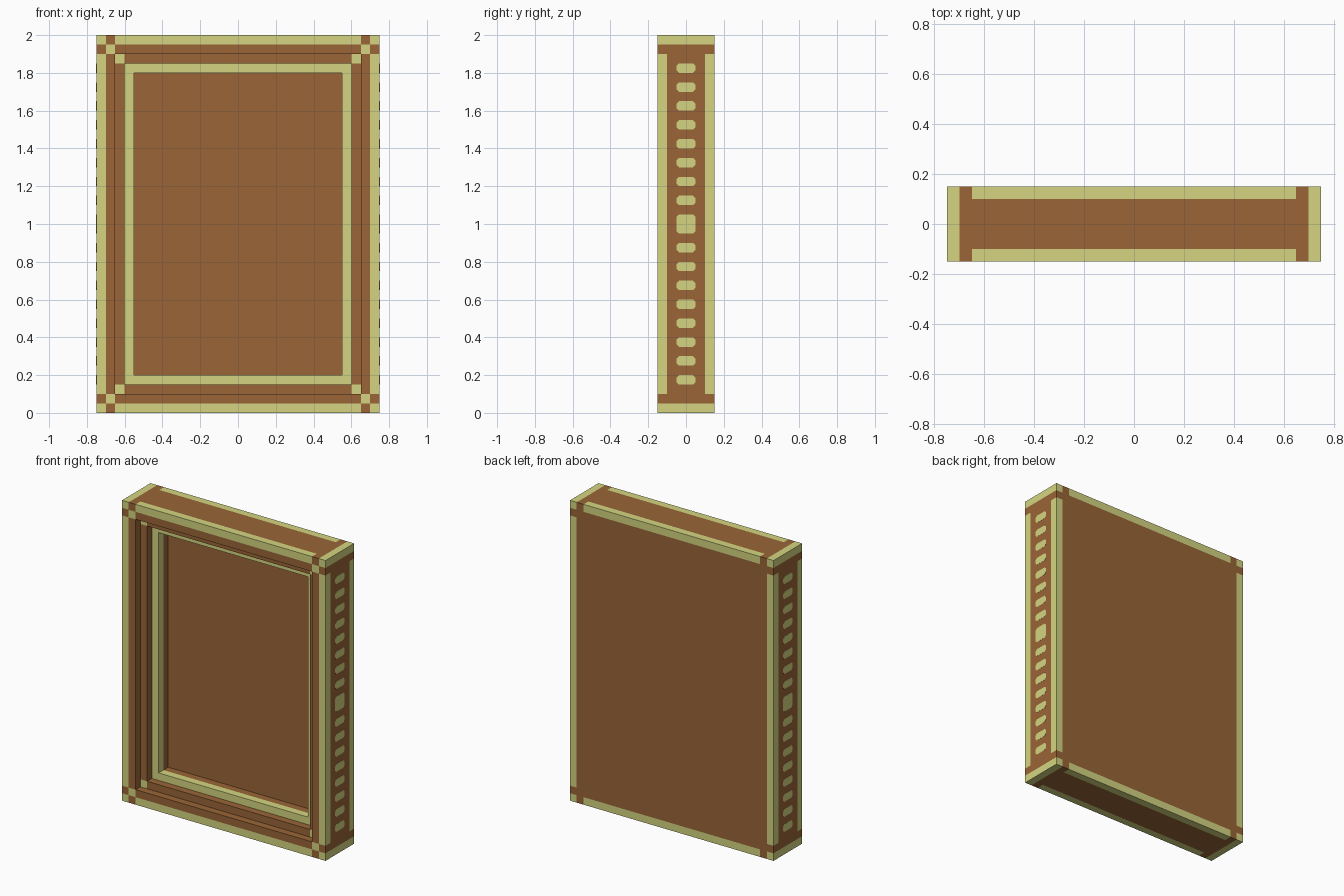
import bpy
import bmesh
from mathutils import Vector

cube = bpy.data.objects.get("Cube")
if cube:
    bpy.data.objects.remove(cube, do_unlink=True)

W, D, H = 0.75, 0.15, 1.0   # half sizes
U = 0.05                    # trim width


def material(name, rgb):
    m = bpy.data.materials.new(name)
    m.use_nodes = True
    m.diffuse_color = (*rgb, 1)
    m.node_tree.nodes["Principled BSDF"].inputs["Base Color"].default_value = (*rgb, 1)
    return m


brown = material("brown wood", (0.32, 0.13, 0.038))
pale = material("pale trim", (0.66, 0.665, 0.22))


def finish(bm, name, mats):
    bmesh.ops.recalc_face_normals(bm, faces=bm.faces)
    mesh = bpy.data.meshes.new(name)
    bm.to_mesh(mesh)
    bm.free()
    for m in mats:
        mesh.materials.append(m)
    obj = bpy.data.objects.new(name, mesh)
    bpy.context.collection.objects.link(obj)
    return obj


def is_pale(face):
    """Trim pattern, from the distance of the face centre to each outer edge."""
    c, n = face.calc_center_median(), face.normal
    dx, dy, dz = W - abs(c.x), D - abs(c.y), H - abs(c.z - H)
    px, pz = dx < U, dz < U
    corner = dx < 2 * U and dz < 2 * U
    if n.y > 0.5:                               # back
        return (px and pz) if corner else (px or pz)
    if n.y < -0.5:                              # stepped front
        if c.y > 0:                             # recessed panel
            return False
        if dy < 0.01:
            return px == pz if corner else (px or pz)
        if dy < U + 0.01:
            return dx < 3 * U and dz < 3 * U
        return True
    if min(dx, dz) > 0.01:                      # inner step walls
        return -U < c.y < 0
    along = dz if abs(n.x) > 0.5 else dx        # outer sides, top, bottom
    return along < U or (along > 2 * U and dy < U)


# Case: rectangular loops (inset, y) bridged from the back to the recessed panel
profile = [(0, D), (0, -D), (2 * U, -D), (2 * U, -2 * U), (3 * U, -2 * U),
           (3 * U, -U), (4 * U, -U), (4 * U, 0), (4 * U, U)]
bm = bmesh.new()
loops = []
for inset, y in profile:
    w, h = W - inset, H - inset
    loops.append([bm.verts.new((sx * w, y, H + sz * h))
                  for sx, sz in ((-1, -1), (1, -1), (1, 1), (-1, 1))])
for a, b in zip(loops, loops[1:]):
    for i in range(4):
        j = (i + 1) % 4
        bm.faces.new((a[i], a[j], b[j], b[i]))
bm.faces.new(loops[0])
bm.faces.new(loops[-1])
bmesh.ops.recalc_face_normals(bm, faces=bm.faces)

# Cut the trim lines into the case
cuts = [(Vector((0, s * (D - U), 0)), Vector((0, 1, 0))) for s in (-1, 1)]
for k in (1, 2, 3):
    for s in (-1, 1):
        cuts.append((Vector((s * (W - k * U), 0, 0)), Vector((1, 0, 0))))
        cuts.append((Vector((0, 0, H + s * (H - k * U))), Vector((0, 0, 1))))
for co, no in cuts:
    bmesh.ops.bisect_plane(bm, geom=bm.verts[:] + bm.edges[:] + bm.faces[:],
                           dist=1e-5, plane_co=co, plane_no=no)
bm.normal_update()
for f in bm.faces:
    f.material_index = int(is_pale(f))
finish(bm, "frame_case", [brown, pale])


# Side inlays: thin plates with clipped corners
def add_plate(bm, side, z, half_y, half_z, clip=0.0125):
    pts = [(half_y, half_z - clip), (half_y - clip, half_z)]
    pts += [(-y, v) for y, v in reversed(pts)]
    pts += [(-y, -v) for y, v in pts]
    rings = [[bm.verts.new((side * x, y, z + v)) for y, v in pts]
             for x in (W - 0.001, W + 0.0006)]
    bm.faces.new(rings[1])
    for i in range(len(pts)):
        j = (i + 1) % len(pts)
        bm.faces.new((rings[0][i], rings[0][j], rings[1][j], rings[1][i]))
    bm.faces.new(rings[0])


for name, side in (("left_inlays", 1), ("right_inlays", -1)):
    bm = bmesh.new()
    add_plate(bm, side, H, U, U)
    for i in range(8):
        for s in (-1, 1):
            add_plate(bm, side, H + s * (0.125 + 0.1 * i), U, U / 2)
    finish(bm, name, [pale])
